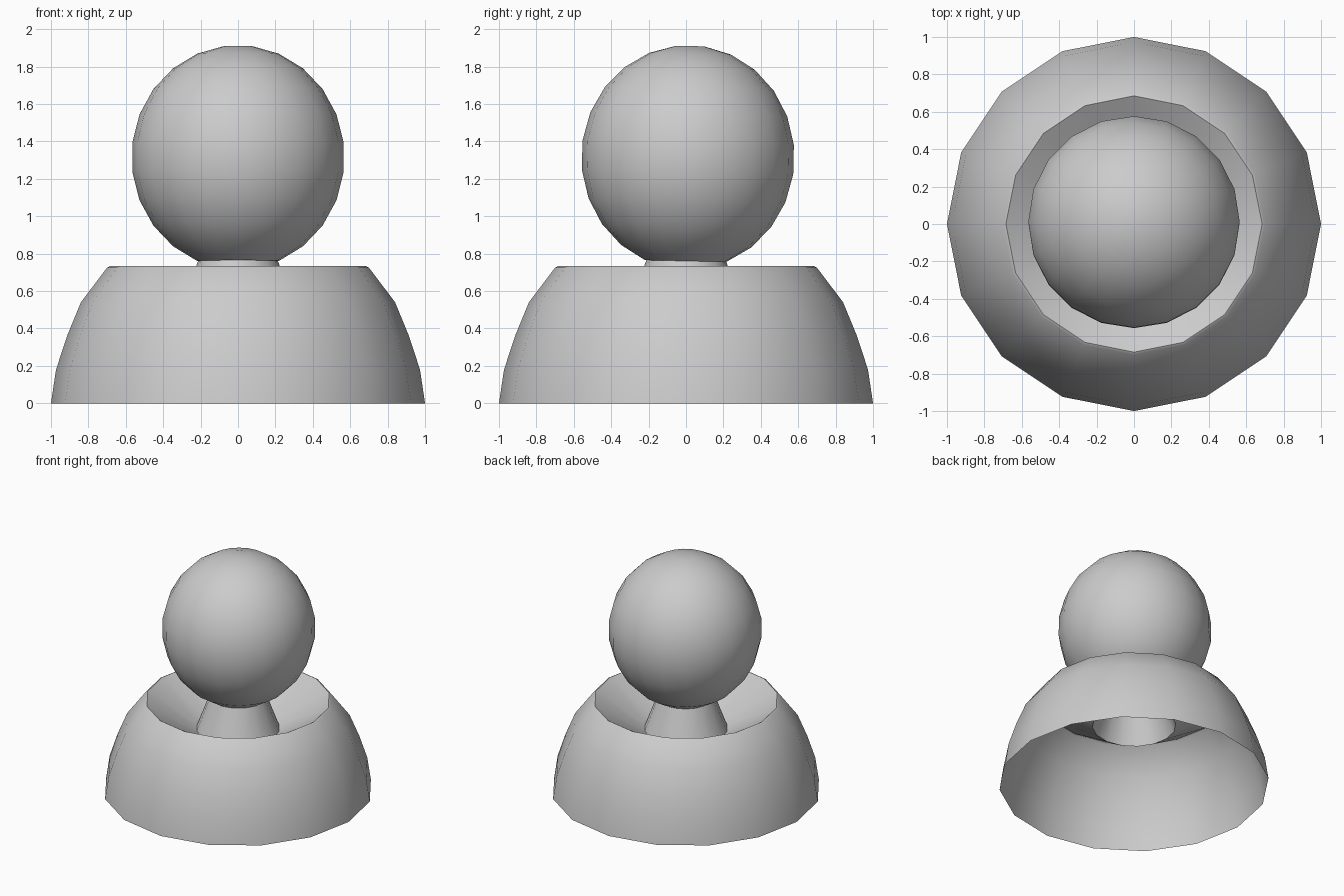
import bpy, bmesh
from math import sin, cos, pi, radians

if "Cube" in bpy.data.objects:
    bpy.data.objects.remove(bpy.data.objects["Cube"])


def lathe(name, profile, sides, cap_start=False, cap_end=False):
    """Spin an (r, z) profile round the z axis."""
    bm = bmesh.new()
    rings = [[bm.verts.new((r * cos(2 * pi * i / sides), r * sin(2 * pi * i / sides), z))
              for i in range(sides)] for r, z in profile]
    for a, b in zip(rings, rings[1:]):
        for i in range(sides):
            j = (i + 1) % sides
            bm.faces.new((a[i], a[j], b[j], b[i]))
    if cap_start:
        bm.faces.new(rings[0][::-1])
    if cap_end:
        bm.faces.new(rings[-1])
    mesh = bpy.data.meshes.new(name)
    bm.to_mesh(mesh)
    bm.free()
    obj = bpy.data.objects.new(name, mesh)
    bpy.context.collection.objects.link(obj)
    bpy.ops.object.select_all(action='DESELECT')
    obj.select_set(True)
    bpy.context.view_layer.objects.active = obj
    bpy.ops.object.shade_smooth_by_angle(angle=radians(30))
    return obj


# Hollow dome, open underneath, with a sunken funnel and tapered hollow neck
lathe("domed_base", [(1.0, 0.0), (0.973, 0.18), (0.914, 0.36), (0.84, 0.54),
                     (0.70, 0.725), (0.685, 0.733), (0.31, 0.50), (0.21, 0.77)], 16)

# Slightly tall round head, flat where it meets the neck
RADIUS, HALF_HEIGHT, CENTRE = 0.57, 0.60, 1.315
angles = [radians(157.5 - 15 * i) for i in range(11)]
profile = [(RADIUS * sin(a), HALF_HEIGHT * cos(a)) for a in angles]
head = lathe("round_head", profile, 20, cap_start=True, cap_end=True)
head.location = (0, 0.01, CENTRE)
head.rotation_euler = (radians(-1.2), 0, 0)
